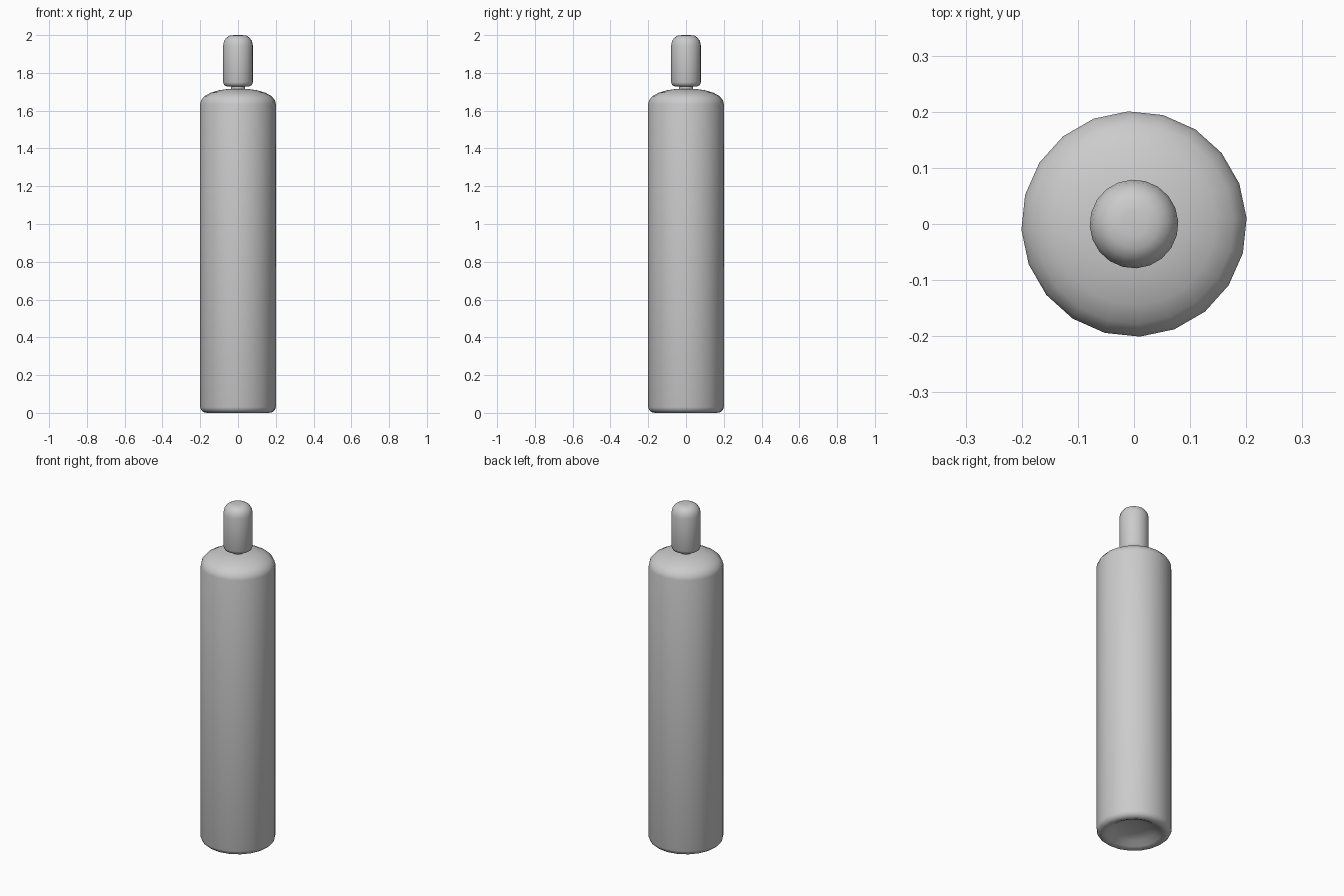
import bpy, bmesh, math

if "Cube" in bpy.data.objects:
    bpy.data.objects.remove(bpy.data.objects["Cube"])

SIDES = 20
OFFSET = math.radians(3)


def lathe(name, profile):
    """Spin an (r, z) profile round z; r = 0 ends become a single pole."""
    bm = bmesh.new()
    rings = []
    for r, z in profile:
        if r == 0:
            rings.append([bm.verts.new((0, 0, z))] * SIDES)
        else:
            angles = [OFFSET + math.tau * i / SIDES for i in range(SIDES)]
            rings.append([bm.verts.new((r * math.cos(a), r * math.sin(a), z)) for a in angles])
    for low, high in zip(rings, rings[1:]):
        for i in range(SIDES):
            j = (i + 1) % SIDES
            corners = dict.fromkeys((low[i], low[j], high[j], high[i]))
            bm.faces.new(list(corners))
    bmesh.ops.recalc_face_normals(bm, faces=bm.faces)
    mesh = bpy.data.meshes.new(name)
    bm.to_mesh(mesh)
    bm.free()
    obj = bpy.data.objects.new(name, mesh)
    bpy.context.collection.objects.link(obj)
    bpy.ops.object.select_all(action='DESELECT')
    obj.select_set(True)
    bpy.context.view_layer.objects.active = obj
    bpy.ops.object.shade_smooth_by_angle(angle=math.radians(50))
    return obj


# Tank body: dished base, straight wall, rounded shoulder
lathe("tank_body", [
    (0, 0.045), (0.07, 0.04), (0.115, 0.027), (0.145, 0.008), (0.165, 0.0),
    (0.183, 0.004), (0.196, 0.015), (0.201, 0.03),
    (0.201, 1.635), (0.196, 1.655), (0.178, 1.677), (0.145, 1.695),
    (0.1, 1.708), (0.06, 1.714), (0, 1.716)])

# Valve neck between the shoulder and the cap
lathe("valve_neck", [(0, 1.70), (0.037, 1.70), (0.037, 1.74), (0, 1.74)])

# Protective cap with a domed top
lathe("valve_cap", [
    (0, 1.728), (0.06, 1.729), (0.073, 1.735), (0.079, 1.75),
    (0.079, 1.945), (0.074, 1.969), (0.061, 1.987), (0.044, 1.997),
    (0.022, 2.0), (0, 2.0)])
